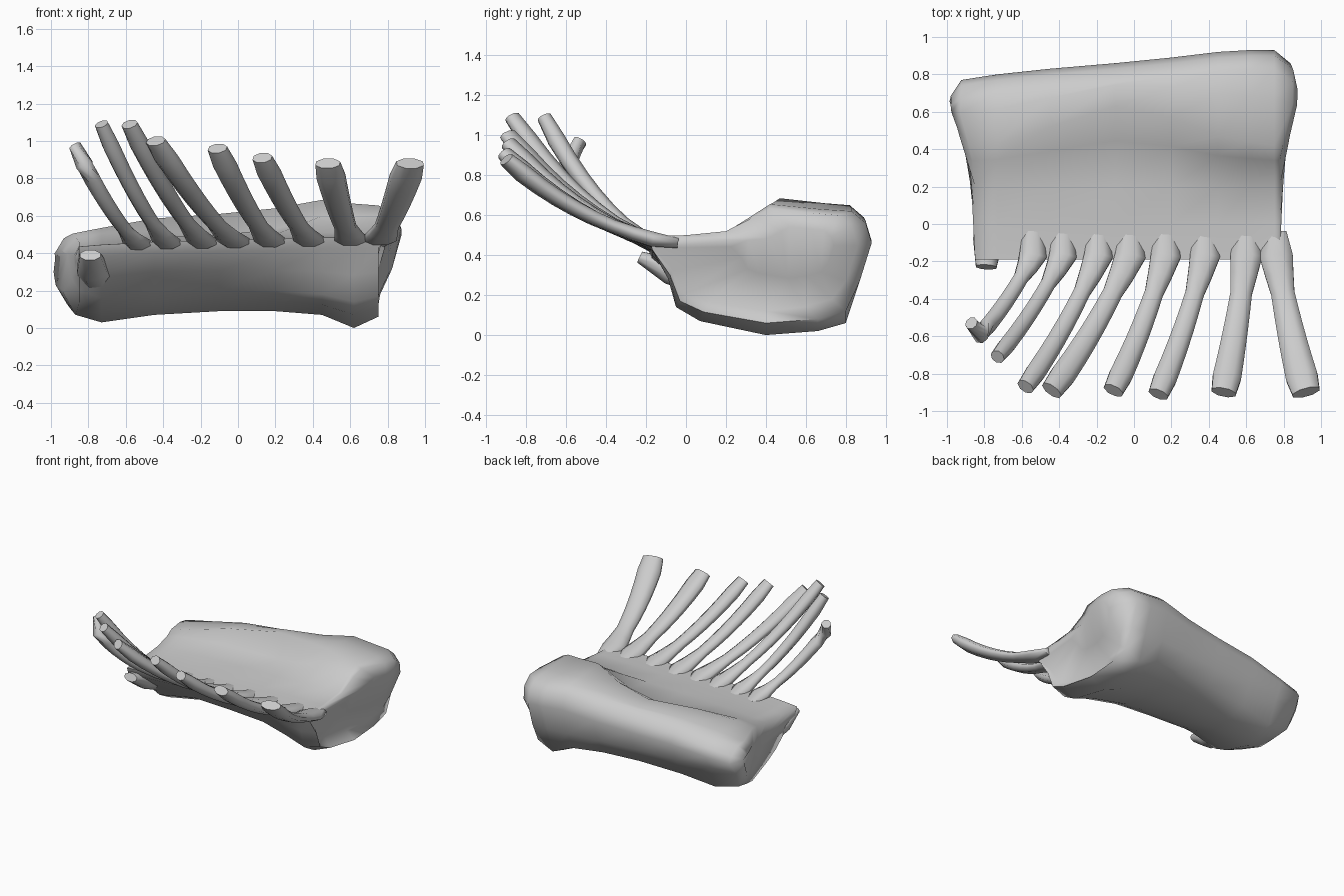
import bpy, bmesh, math
from mathutils import Vector

cube = bpy.data.objects.get("Cube")
if cube:
    bpy.data.objects.remove(cube, do_unlink=True)

mat = bpy.data.materials.new("plain grey")
mat.use_nodes = True
GREY = (0.6, 0.6, 0.6, 1)
mat.diffuse_color = GREY
mat.node_tree.nodes["Principled BSDF"].inputs["Base Color"].default_value = GREY


def loft(name, rings):
    """Skin a closed surface over rings of equal point count."""
    bm = bmesh.new()
    loops = [[bm.verts.new(p) for p in ring] for ring in rings]
    count = len(loops[0])
    for a, b in zip(loops, loops[1:]):
        for i in range(count):
            j = (i + 1) % count
            bm.faces.new((a[i], a[j], b[j], b[i]))
    for end in (loops[0], loops[-1]):
        bm.faces.new(end)
    bmesh.ops.triangulate(bm, faces=[f for f in bm.faces if len(f.verts) > 4])
    bmesh.ops.recalc_face_normals(bm, faces=bm.faces)
    mesh = bpy.data.meshes.new(name)
    bm.to_mesh(mesh)
    bm.free()
    mesh.materials.append(mat)
    obj = bpy.data.objects.new(name, mesh)
    bpy.context.collection.objects.link(obj)
    bpy.ops.object.select_all(action="DESELECT")
    obj.select_set(True)
    bpy.context.view_layer.objects.active = obj
    bpy.ops.object.shade_smooth_by_angle(angle=math.radians(75))
    return obj


def section(back, top, ridge, low, front, front_z, sheet):
    """Side outline: thin front sheet rising to a thick rounded back."""
    lip = sheet - .055
    rise = 1.6 - 2.2 * ridge
    return [
        (-.19, sheet + .005), (0, sheet + .01), (.2, sheet + .03),
        ((.2 + ridge) / 2 + .03, sheet + (top - sheet) * rise),
        (ridge, top - .005), ((ridge + back) / 2, top - .03),
        (back - .1, top - .04), (back - .03, top - .1),
        (back, top * .7), (back - .06, .27), (back - .13, low + .06),
        (back - .27, low + .02), (.4, low), (front + .12, (low + front_z) / 2),
        (front, front_z), ((front - .17) / 2 + .02, (front_z + lip) / 2), (-.17, lip),
    ]


def left_edge(y, z):
    bulge = max(0, 1 - abs(y - .62) / .34) * max(0, 1 - abs(z - .33) / .4)
    return -.86 - .14 * bulge


def right_edge(y, z):
    return min(.86, .72 + .28 * z) - .07 * min(1, max(0, (.65 - y) / .3))


# Body stations: x, back y, top z, ridge y, low z, front y, front z, sheet z
stations = [
    (-.73, .8, .54, .43, .03, .05, .16, .44),
    (-.45, .83, .59, .52, .07, .08, .2, .455),
    (-.1, .86, .615, .63, .09, .06, .2, .465),
    (.2, .89, .645, .57, .09, .03, .2, .47),
    (.45, .92, .69, .47, .07, -.03, .18, .48),
    (.62, .93, .67, .44, 0, -.05, .14, .48),
    (.75, .93, .66, .42, .06, -.03, .17, .485),
]
rings = [[Vector((x, y, z)) for y, z in section(*shape)] for x, *shape in stations]


def end_rings(shape, edge, centre, inset, reach):
    """Outline at an end plus a smaller one that rounds it off."""
    outer, inner = [], []
    for y, z in section(*shape):
        outer.append(Vector((edge(y, z) - inset, y, z)))
        cy, cz = Vector((y, z)).lerp(Vector(centre), .5)
        inner.append(Vector((edge(cy, cz) + reach, cy, cz)))
    return outer, inner


left, left_cap = end_rings((.77, .51, .42, .07, .07, .2, .43), left_edge, (.6, .33), -.01, -.01)
right, right_cap = end_rings((.86, .64, .42, .12, 0, .21, .49), right_edge, (.62, .45), .01, .015)
loft("body", [left_cap, left] + rings + [right, right_cap])


def strut(name, path, widths, thick):
    """Flattened eight-sided bar along a path."""
    rings = []
    for i, p in enumerate(path):
        tangent = (path[min(i + 1, len(path) - 1)] - path[max(i - 1, 0)]).normalized()
        side = tangent.cross(Vector((0, 0, 1))).normalized()
        up = side.cross(tangent)
        ring = []
        for k in range(8):
            a = math.tau * (k + .5) / 8
            ring.append(p + side * math.cos(a) * widths[i] * .54
                        + up * math.sin(a) * thick[i] * .54)
        rings.append(ring)
    return loft(name, rings)


# Ribs: base x, tip x, tip y, tip z, tip width
ribs = [
    (-.54, -.82, -.59, .87, .09),
    (-.38, -.73, -.71, 1.09, .09),
    (-.19, -.58, -.87, 1.09, .11),
    (-.02, -.44, -.89, 1, .14),
    (.17, -.11, -.89, .96, .13),
    (.38, .13, -.91, .91, .13),
    (.6, .48, -.9, .88, .16),
    (.76, .92, -.9, .88, .18),
]
STEPS = 8
for n, (bx, tx, ty, tz, tip) in enumerate(ribs):
    base = Vector((bx, -.17, .465 + .02 * bx))
    path = [Vector((bx, -.04, base.z - .02))]
    widths, thick = [.11], [.05]
    for s in range(STEPS + 1):
        t = s / STEPS
        path.append(Vector((
            bx + (tx - bx) * (.85 * t + .15 * t * t),
            base.y + (ty - base.y) * (1.12 * t - .12 * t * t),
            base.z + (tz - base.z) * (.54 * t + .46 * t * t))))
        flare = max(0, 1 - 4 * t)
        waist = .045 + tip * .35
        widths.append(waist + .07 * flare + (tip - waist) * t)
        thick.append(.055 + .02 * flare + .035 * t)
    # The first rib ends in an upward hook
    if n == 0:
        path.append(Vector((-.87, -.53, .97)))
        widths.append(.08)
        thick.append(.09)
    widths[-1] *= .82
    thick[-1] *= .75
    strut(f"rib_{n + 1}", path, widths, thick)

# Ragged flap at the front corner
strut("corner_flap",
      [Vector((-.75, .08, .28)), Vector((-.78, -.08, .32)), Vector((-.79, -.23, .39))],
      [.18, .16, .11], [.16, .13, .06])
